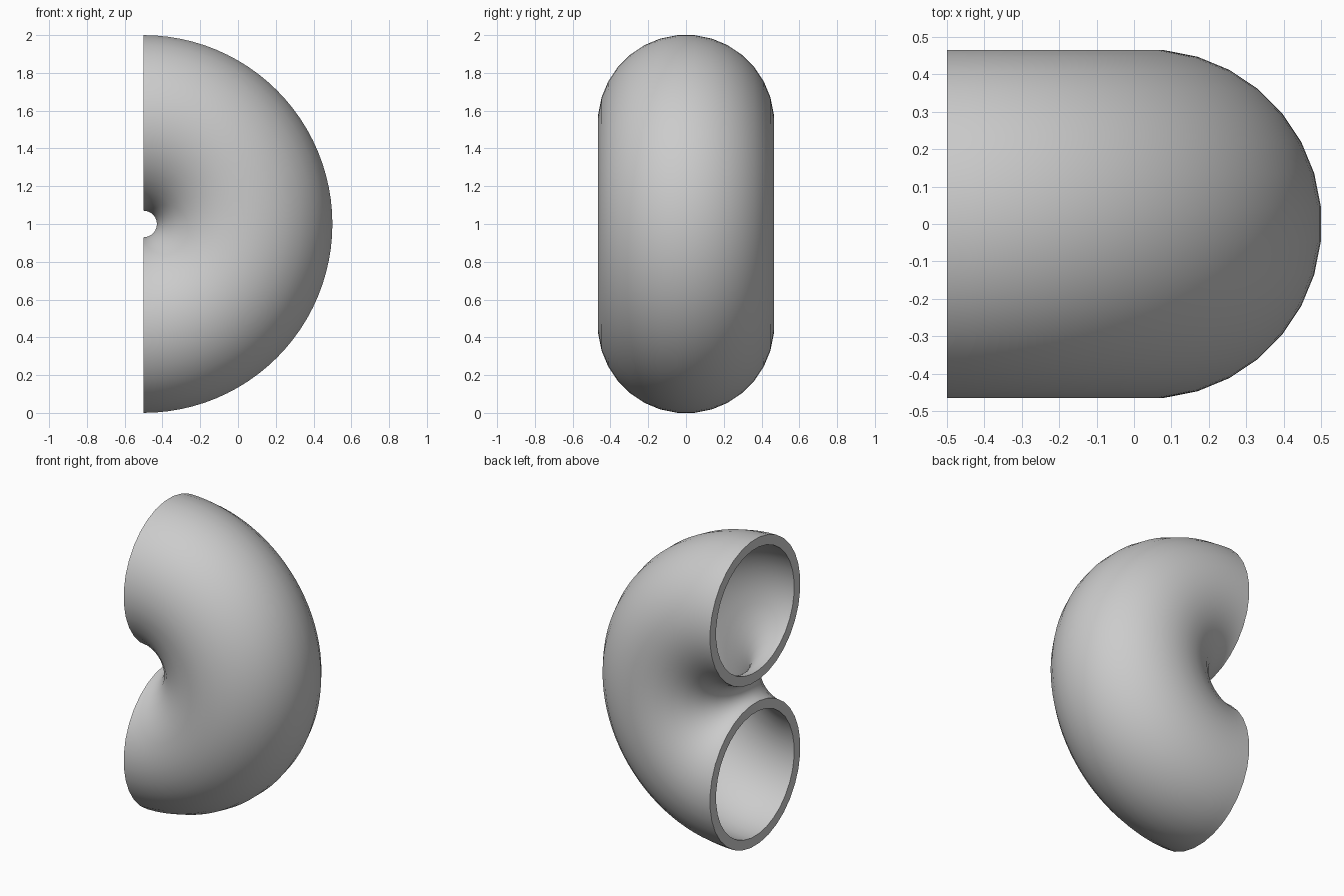
import bpy, bmesh
from math import pi, sin, cos, radians

if "Cube" in bpy.data.objects:
    bpy.data.objects.remove(bpy.data.objects["Cube"])

BEND_R, PIPE_R, WALL = 0.535, 0.467, 0.063
SIDES, STEPS = 32, 48

bm = bmesh.new()


def ring(radius, bend):
    """Pipe cross-section at one angle of the half-circle bend."""
    verts = []
    for i in range(SIDES):
        a = 2 * pi * (i + 0.5) / SIDES
        d = BEND_R + radius * cos(a)
        verts.append(bm.verts.new((-0.5 + d * sin(bend), radius * sin(a), 1 + d * cos(bend))))
    return verts


def join(a, b):
    for i in range(SIDES):
        j = (i + 1) % SIDES
        bm.faces.new((a[i], a[j], b[j], b[i]))


# Outer and inner skins of the bend
angles = [pi * s / STEPS for s in range(STEPS + 1)]
outer = [ring(PIPE_R, t) for t in angles]
inner = [ring(PIPE_R - WALL, t) for t in angles]
for skin in (outer, inner):
    for a, b in zip(skin, skin[1:]):
        join(a, b)

# Flat rims at both openings
join(outer[0], inner[0])
join(outer[-1], inner[-1])
bmesh.ops.recalc_face_normals(bm, faces=bm.faces)

mesh = bpy.data.meshes.new("pipe_bend")
bm.to_mesh(mesh)
bm.free()
pipe = bpy.data.objects.new("pipe_bend", mesh)
bpy.context.collection.objects.link(pipe)

# Smooth skin, sharp rims
bpy.context.view_layer.objects.active = pipe
pipe.select_set(True)
bpy.ops.object.shade_smooth_by_angle(angle=radians(30))
